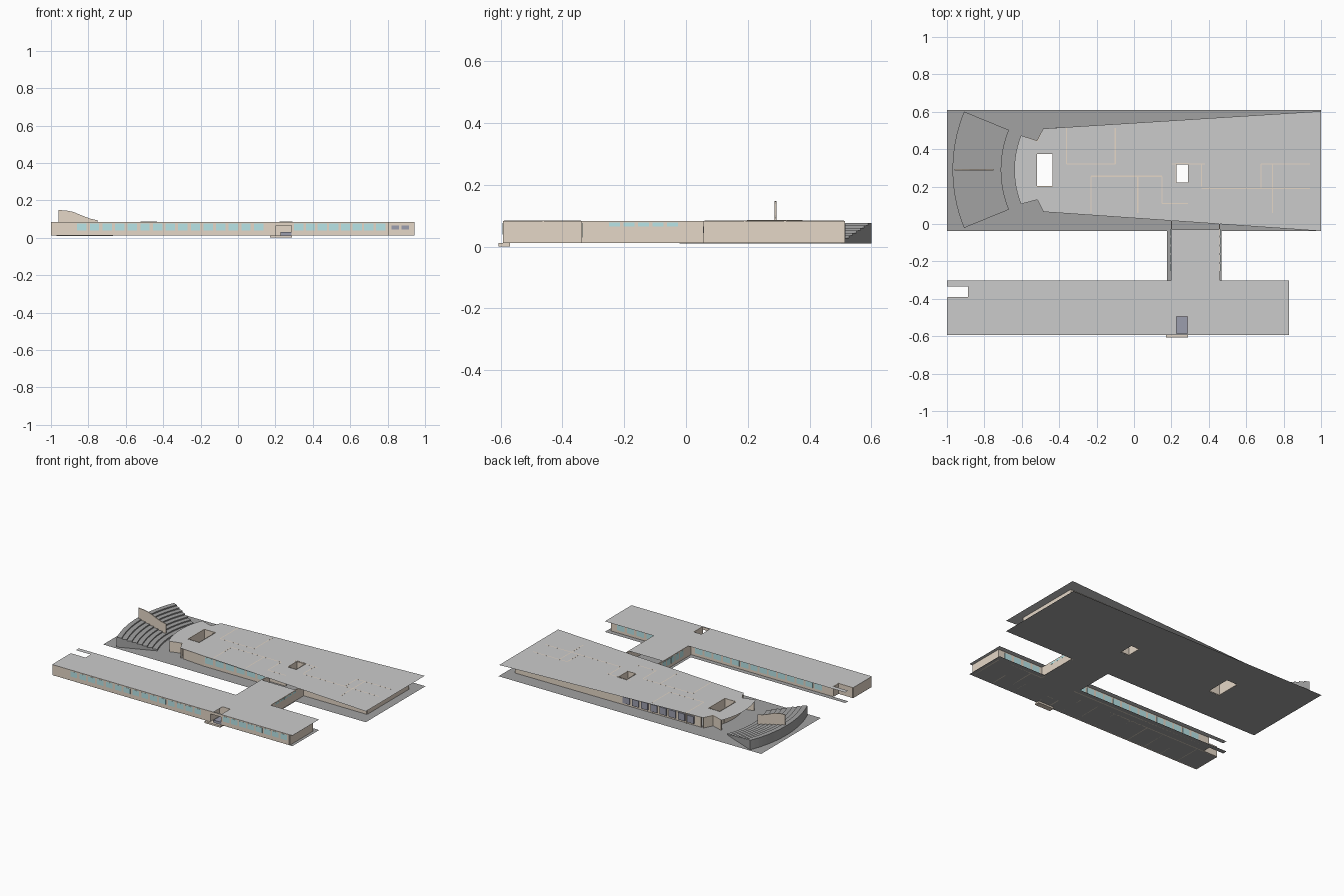
import bpy, bmesh, math
from mathutils import Vector

if "Cube" in bpy.data.objects:
    bpy.data.objects.remove(bpy.data.objects["Cube"])


def mat(name, c):
    m = bpy.data.materials.new(name)
    m.diffuse_color = (*c, 1)
    m.use_nodes = True
    m.node_tree.nodes["Principled BSDF"].inputs["Base Color"].default_value = m.diffuse_color
    return m


TAN = mat("tan_wall", (0.78, 0.68, 0.57))
DARK = mat("dark_floor", (0.36, 0.36, 0.36))
ROOF = mat("pale_roof", (0.68, 0.68, 0.68))
GLASS = mat("blue_glass", (0.48, 0.78, 0.8))
SLATE = mat("slate", (0.33, 0.34, 0.42))
Z0, Z1 = 0.012, 0.084          # floor level and wall top
CX, CY = -0.15, 0.29           # centre of the amphitheatre arcs


def finish(name, bm, m):
    me = bpy.data.meshes.new(name)
    bm.normal_update()
    bm.to_mesh(me)
    bm.free()
    ob = bpy.data.objects.new(name, me)
    bpy.context.collection.objects.link(ob)
    me.materials.append(m)
    return ob


def add_box(bm, x0, x1, y0, y1, z0, z1):
    r = bmesh.ops.create_cube(bm, size=1)
    for v in r["verts"]:
        v.co = Vector(((x0 + x1) / 2 + v.co.x * (x1 - x0),
                       (y0 + y1) / 2 + v.co.y * (y1 - y0),
                       (z0 + z1) / 2 + v.co.z * (z1 - z0)))


def boxes(name, items, m):
    bm = bmesh.new()
    for b in items:
        add_box(bm, *b)
    return finish(name, bm, m)


def walls(name, segs, m=TAN, t=0.007, z0=Z0, z1=Z1):
    """Upright walls along plan segments (x0, y0, x1, y1)."""
    bm = bmesh.new()
    for x0, y0, x1, y1 in segs:
        a, b = Vector((x0, y0, 0)), Vector((x1, y1, 0))
        d = (b - a).normalized()
        n = Vector((-d.y, d.x, 0)) * t / 2
        base = [bm.verts.new(p + Vector((0, 0, z0))) for p in (a - n, b - n, b + n, a + n)]
        top = [bm.verts.new(v.co + Vector((0, 0, z1 - z0))) for v in base]
        bm.faces.new(base[::-1])
        bm.faces.new(top)
        for i in range(4):
            j = (i + 1) % 4
            bm.faces.new((base[i], base[j], top[j], top[i]))
    return finish(name, bm, m)


def sheet(name, z, outline, holes, m):
    """Flat sheet with rectangular holes (x0, x1, y0, y1)."""
    bm = bmesh.new()
    loops = [outline] + [[(a, c), (b, c), (b, d), (a, d)] for a, b, c, d in holes]
    for lp in loops:
        vs = [bm.verts.new((x, y, z)) for x, y in lp]
        for i, v in enumerate(vs):
            bm.edges.new((v, vs[(i + 1) % len(vs)]))
    bmesh.ops.triangle_fill(bm, use_beauty=True, use_dissolve=False, edges=bm.edges[:], normal=(0, 0, 1))
    bm.normal_update()
    bmesh.ops.reverse_faces(bm, faces=[f for f in bm.faces if f.normal.z < 0])
    return finish(name, bm, m)


def rect(x0, x1, y0, y1):
    return [(x0, y0), (x1, y0), (x1, y1), (x0, y1)]


def polar(r, deg):
    a = math.radians(deg)
    return CX - r * math.cos(a), CY + r * math.sin(a)


def ring(x0, x1, y0, y1):
    return [(x0, y0, x1, y0), (x1, y0, x1, y1), (x1, y1, x0, y1), (x0, y1, x0, y0)]


# floors and roofs
COURT_A, COURT_B = (-0.52, -0.435, 0.2, 0.375), (0.225, 0.29, 0.22, 0.325)
stage_arc = [polar(0.49, 22 - 44 * i / 12) for i in range(13)]
sheet("main_floor", 0.01, rect(-1, 1, -0.038, 0.61), [COURT_A, COURT_B], DARK)
sheet("main_roof", 0.0845,
      [(1, -0.038), (1, 0.603), (-0.485, 0.51), (-0.515, 0.44)] + stage_arc
      + [(-0.515, 0.13), (-0.485, 0.065)], [COURT_A, COURT_B], ROOF)
wing = [(-1, -0.593), (0.83, -0.593), (0.83, -0.303), (-1, -0.303),
        (-1, -0.335), (-0.885, -0.335), (-0.885, -0.393), (-1, -0.393)]
ENTRY = (0.228, 0.29, -0.585, -0.493)
sheet("wing_roof", 0.0845, wing, [ENTRY], ROOF)
sheet("wing_floor", Z0, wing, [], DARK)
sheet("link_roof", 0.0845, rect(0.197, 0.457, -0.303, -0.03), [], ROOF)
sheet("link_floor", Z0, rect(0.177, 0.467, -0.303, -0.038), [], DARK)

# outside walls
S, N, E, W = 0.06, 0.512, 0.94, -0.47
walls("main_outer_walls", [(W, 0.075, -0.3, S), (-0.3, S, 0.2, S), (0.457, S, E, S),
                           (E, S, E, N), (E, N, W, N - 0.01)])
walls("wing_outer_walls", [(-0.996, -0.589, 0.2, -0.589), (0.29, -0.589, 0.805, -0.589),
                           (0.805, -0.589, 0.805, -0.34), (0.805, -0.34, 0.457, -0.34),
                           (0.2, -0.34, -0.885, -0.34), (-0.996, -0.393, -0.996, -0.589),
                           (-0.996, -0.393, -0.885, -0.393), (-0.885, -0.393, -0.885, -0.337)])
walls("link_walls", [(0.2, -0.34, 0.2, S), (0.457, -0.34, 0.457, S)])
walls("court_walls", ring(*COURT_A) + ring(*COURT_B), t=0.004, z1=0.0865)

# room partitions, tops just showing through the roof
walls("main_partitions", [(-0.36, 0.32, -0.36, N), (-0.36, 0.32, -0.1, 0.32), (-0.1, 0.32, -0.1, N),
                          (-0.23, S, -0.23, 0.255), (-0.23, 0.255, 0.15, 0.255), (0.02, S, 0.02, 0.255),
                          (0.15, 0.11, 0.15, 0.255), (0.15, 0.11, 0.29, 0.11), (0.2, 0.32, 0.38, 0.32),
                          (0.36, 0.2, 0.36, 0.32), (0.36, 0.19, E, 0.19), (0.68, 0.19, 0.68, 0.32),
                          (0.74, S, 0.74, 0.32), (0.68, 0.32, E, 0.32)], t=0.006, z1=0.0847)
walls("wing_partitions", [(-0.9, -0.393, 0.2, -0.393), (0.29, -0.462, 0.805, -0.462)]
      + [(-0.84 + 0.134 * i, -0.589, -0.84 + 0.134 * i, -0.393) for i in range(8)]
      + [(x, -0.589, x, -0.462) for x in (0.485, 0.65)] + [(0.545, -0.589, 0.545, -0.34)],
      t=0.006, z1=0.0843)

# windows
g = [(x, x + 0.05, -0.5935, -0.59, 0.04, 0.076) for x in [-0.86 + 0.0675 * i for i in range(15)]]
g += [(x, x + 0.05, -0.5935, -0.59, 0.04, 0.076) for x in [0.3 + 0.0625 * i for i in range(8)]]
boxes("wing_front_windows", g, GLASS)
g = [(x, x + 0.055, -0.338, -0.3355, 0.03, 0.076) for x in [-0.8 + 0.07 * i for i in range(14)]]
g += [(x, x + 0.055, -0.338, -0.3355, 0.03, 0.076) for x in [0.48 + 0.075 * i for i in range(4)]]
boxes("wing_back_windows", g, GLASS)
g = []
for i in range(5):
    y = -0.25 + i * 0.047
    g += [(0.459, 0.4615, y, y + 0.036, 0.066, 0.078), (0.1955, 0.198, y, y + 0.036, 0.035, 0.076)]
boxes("link_windows", g, GLASS)
boxes("main_front_windows", [(x, x + 0.06, S - 0.0045, S, 0.035, 0.076)
                             for x in [-0.29 + 0.08 * i for i in range(6)]], GLASS)
boxes("main_back_windows", [(x, x + 0.05, N - 0.008, N + 0.0045, 0.025, 0.074)
                            for x in [-0.42 + 0.07 * i for i in range(8)]], SLATE)
boxes("small_back_windows", [(x, x + 0.04, S - 0.0045, S, 0.045, 0.065) for x in (0.82, 0.875)], SLATE)

# front entrance
boxes("entrance_step", [(0.17, 0.29, -0.607, -0.57, 0, 0.012)], TAN)
walls("entrance_sides", [(0.2, -0.592, 0.2, -0.49), (0.29, -0.592, 0.29, -0.49), (0.2, -0.49, 0.29, -0.49)])
boxes("entrance_canopy", [(0.2, 0.29, -0.592, -0.586, 0.066, Z1)], TAN)
boxes("entrance_landing", [(0.228, 0.287, -0.592, -0.494, 0.013, 0.03)], SLATE)

# amphitheatre: curved rows of steps rising outward
bm = bmesh.new()
rows, r_in, r_out = 8, 0.56, 0.82
prof = [(r_in, 0.0105)]
for i in range(rows):
    z = 0.021 + 0.055 * i / (rows - 1)
    prof += [(r_in + (r_out - r_in) * i / rows, z), (r_in + (r_out - r_in) * (i + 1) / rows, z)]
prof.append((r_out, 0.0105))
cols = []
for k in range(21):
    cols.append([bm.verts.new((*polar(r, -22.3 + 44.6 * k / 20), z)) for r, z in prof])
for a, b in zip(cols, cols[1:]):
    for i in range(len(prof) - 1):
        bm.faces.new((a[i], a[i + 1], b[i + 1], b[i]))
bm.faces.new(cols[0])
bm.faces.new(cols[-1][::-1])
bmesh.ops.recalc_face_normals(bm, faces=bm.faces[:])
finish("amphitheatre_steps", bm, DARK)

# fin wall on the axis, with a curved top
bm = bmesh.new()
top = [(-0.96, 0.148), (-0.92, 0.146), (-0.88, 0.138), (-0.83, 0.117),
       (-0.79, 0.102), (-0.75, 0.093), (-0.75, 0.0105), (-0.96, 0.0105)]
f = bm.faces.new([bm.verts.new((x, CY - 0.003, z)) for x, z in top])
ext = bmesh.ops.extrude_face_region(bm, geom=[f])
for v in ext["geom"]:
    if isinstance(v, bmesh.types.BMVert):
        v.co.y += 0.006
bmesh.ops.recalc_face_normals(bm, faces=bm.faces[:])
finish("fin_wall", bm, TAN)

# stage: curved back wall and splayed side walls under the roof end
arc = [polar(0.41, 20 - 40 * i / 10) for i in range(11)]
walls("stage_back_wall", [(*p, *q) for p, q in zip(arc, arc[1:])])
side = []
for s in (1, -1):
    pts = [(-0.598, CY + s * 0.178), (-0.517, CY + s * 0.152), (-0.484, CY + s * 0.216)]
    side += [(*p, *q) for p, q in zip(pts, pts[1:])]
walls("stage_side_walls", side)
